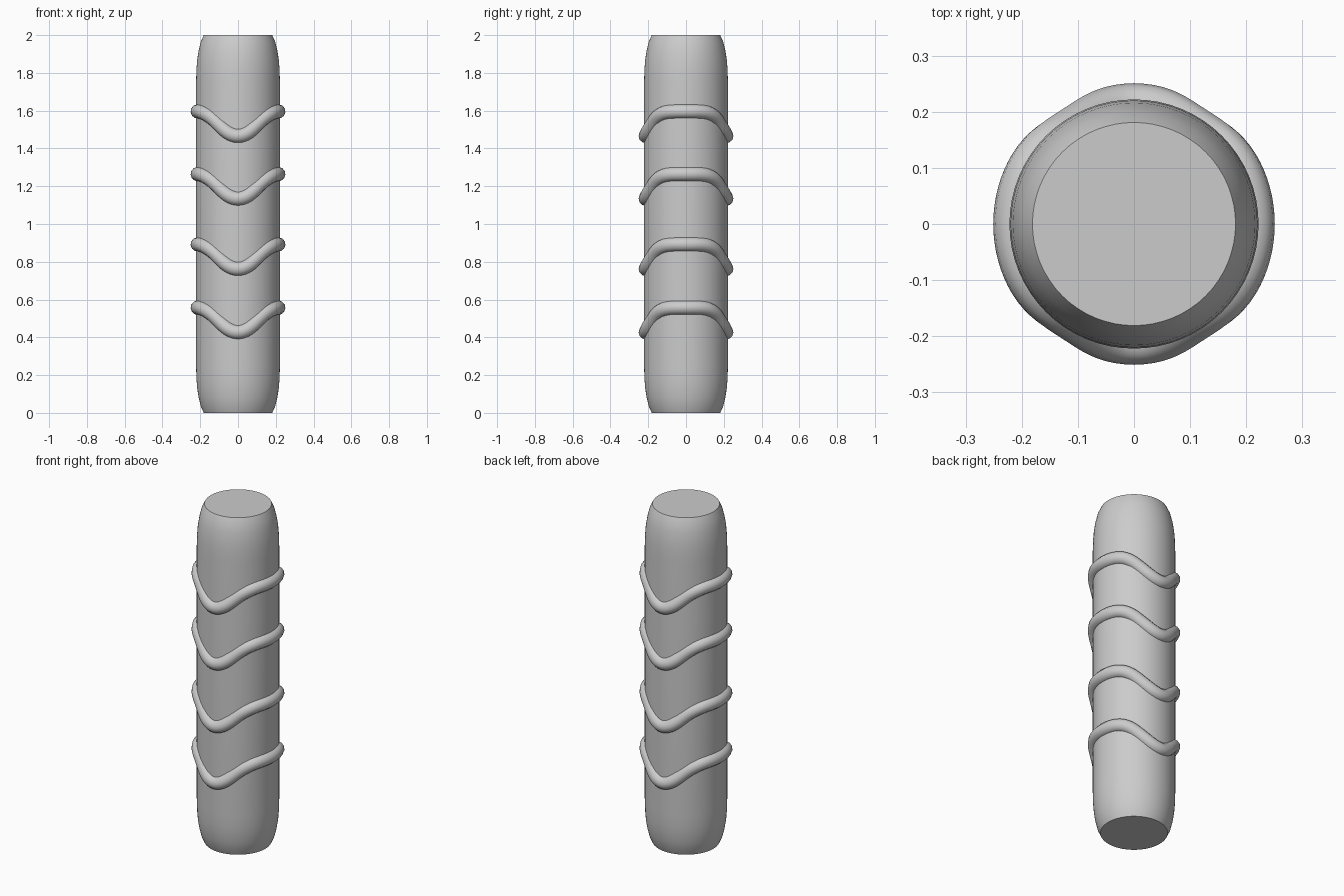
import bpy
import bmesh
import math

cube = bpy.data.objects.get("Cube")
if cube:
    bpy.data.objects.remove(cube, do_unlink=True)

grey = bpy.data.materials.new("plain grey")
grey.use_nodes = True
grey.diffuse_color = (0.6, 0.6, 0.6, 1)
grey.node_tree.nodes["Principled BSDF"].inputs["Base Color"].default_value = (0.6, 0.6, 0.6, 1)


def select_only(obj):
    bpy.ops.object.select_all(action="DESELECT")
    obj.select_set(True)
    bpy.context.view_layer.objects.active = obj


def smooth(obj):
    select_only(obj)
    bpy.ops.object.shade_smooth_by_angle(angle=math.radians(35))


# Round bar with softly tapered ends and flat caps
def make_bar(height=2.0, sides=64):
    taper = [(0.181, 0), (0.197, 0.035), (0.208, 0.08), (0.216, 0.13), (0.22, 0.18), (0.222, 0.25)]
    profile = taper + [(r, height - z) for r, z in reversed(taper)]
    bm = bmesh.new()
    rings = []
    for r, z in profile:
        angles = [2 * math.pi * i / sides for i in range(sides)]
        rings.append([bm.verts.new((r * math.cos(a), r * math.sin(a), z)) for a in angles])
    for low, high in zip(rings, rings[1:]):
        for i in range(sides):
            j = (i + 1) % sides
            bm.faces.new((low[i], low[j], high[j], high[i]))
    bm.faces.new(rings[0][::-1])
    bm.faces.new(rings[-1])
    mesh = bpy.data.meshes.new("bar")
    bm.to_mesh(mesh)
    bm.free()
    mesh.materials.append(grey)
    bar = bpy.data.objects.new("bar", mesh)
    bpy.context.collection.objects.link(bar)
    smooth(bar)


# Cord wrapped round the bar, dipping to a point at front and back
def make_cord(name, side_height, steps=96):
    curve = bpy.data.curves.new(name, "CURVE")
    curve.dimensions = "3D"
    curve.bevel_depth = 0.038
    curve.bevel_resolution = 4
    spline = curve.splines.new("POLY")
    spline.points.add(steps - 1)
    spline.use_cyclic_u = True
    for i, point in enumerate(spline.points):
        a = 2 * math.pi * i / steps
        x, y = math.sin(a), -math.cos(a)
        from_front = math.degrees(math.atan2(abs(x), abs(y)))
        r = 0.213 - 0.009 * math.exp(-((from_front - 33) / 16) ** 2)
        z = side_height - 0.13 * abs(y) ** 4.5
        point.co = (r * x, r * y, z, 1)
    curve.materials.append(grey)
    cord = bpy.data.objects.new(name, curve)
    bpy.context.collection.objects.link(cord)
    select_only(cord)
    bpy.ops.object.convert(target="MESH")
    smooth(bpy.context.view_layer.objects.active)


make_bar()
for number, height in enumerate((0.557, 0.892, 1.264, 1.596), start=1):
    make_cord(f"cord_{number}", height)
